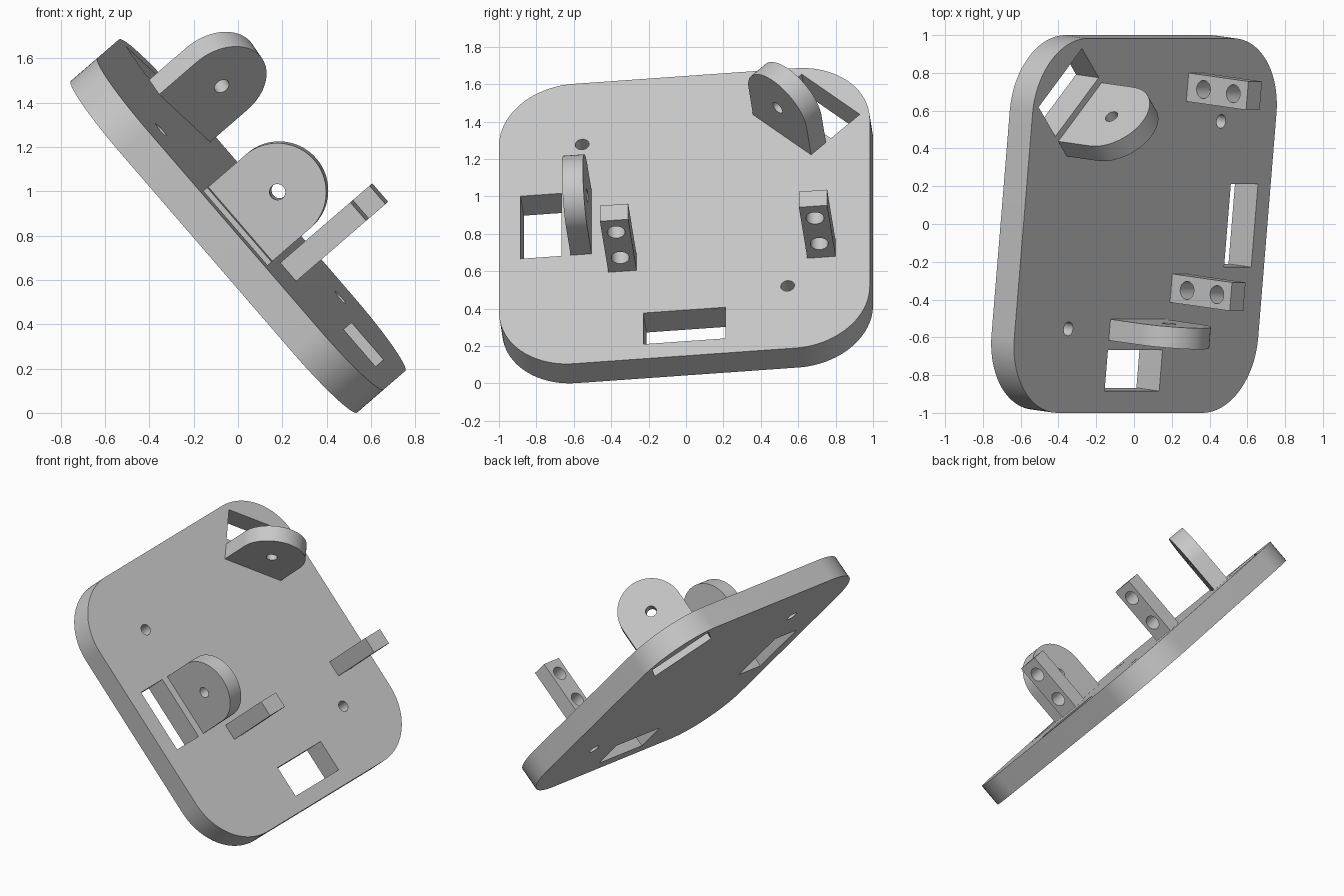
import bpy, bmesh, math
from mathutils import Matrix, Vector

if "Cube" in bpy.data.objects:
    bpy.data.objects.remove(bpy.data.objects["Cube"])

T = 0.16                      # plate thickness
TILT = (Matrix.Translation((0, 0, 0.843)) @ Matrix.Rotation(math.radians(49.2), 4, 'Y')
        @ Matrix.Rotation(math.radians(6.15), 4, 'X'))

grey = bpy.data.materials.new("light_grey")
grey.diffuse_color = (0.58, 0.58, 0.58, 1)
grey.use_nodes = True
grey.node_tree.nodes["Principled BSDF"].inputs["Base Color"].default_value = grey.diffuse_color


def prism(name, pts, depth, mat=Matrix()):
    """Extrude a flat outline along its normal, centred on the outline plane."""
    bm = bmesh.new()
    face = bm.faces.new([bm.verts.new((x, y, -depth / 2)) for x, y in pts])
    ext = bmesh.ops.extrude_face_region(bm, geom=[face])
    top = [v for v in ext["geom"] if isinstance(v, bmesh.types.BMVert)]
    bmesh.ops.translate(bm, verts=top, vec=(0, 0, depth))
    bmesh.ops.recalc_face_normals(bm, faces=bm.faces)
    bm.transform(mat)
    me = bpy.data.meshes.new(name)
    bm.to_mesh(me)
    bm.free()
    me.materials.append(grey)
    ob = bpy.data.objects.new(name, me)
    bpy.context.collection.objects.link(ob)
    return ob


def arc(cx, cy, r, a0, a1, n):
    return [(cx + r * math.cos(math.radians(a0 + (a1 - a0) * i / n)),
             cy + r * math.sin(math.radians(a0 + (a1 - a0) * i / n))) for i in range(n + 1)]


def circle(r):
    return arc(0, 0, r, 0, 360, 32)[:-1]


def rect(hx, hy):
    return [(-hx, -hy), (hx, -hy), (hx, hy), (-hx, hy)]


def cut(ob, cutters):
    for c in cutters:
        m = ob.modifiers.new("cut", 'BOOLEAN')
        m.operation, m.solver, m.object = 'DIFFERENCE', 'EXACT', c
    bpy.context.view_layer.update()
    dg = bpy.context.evaluated_depsgraph_get()
    me = bpy.data.meshes.new_from_object(ob.evaluated_get(dg))
    ob.modifiers.clear()
    ob.data = me
    for c in cutters:
        bpy.data.objects.remove(c)


def spin(deg):
    return Matrix.Rotation(math.radians(deg), 4, 'Z')


parts = []

# rounded base plate
HX, HY, R = 0.988, 0.997, 0.4
outline = []
for i, (sx, sy) in enumerate([(1, 1), (-1, 1), (-1, -1), (1, -1)]):
    outline += arc(sx * (HX - R), sy * (HY - R), R, 90 * i, 90 * i + 90, 20)
plate = prism("base_plate", outline, T)

# slots and screw holes through the plate
cutters = [prism("slot_cutter", rect(0.221, 0.11), 1, spin(a) @ Matrix.Translation((0, -d, 0)))
           for a, d in ((0, 0.771), (90, 0.775), (225, 1.003))]
cutters += [prism("hole_cutter", circle(0.037), 1, Matrix.Translation((x, y, 0)))
            for x, y in ((0.545, 0.555), (-0.556, -0.55))]
cut(plate, cutters)
parts.append(plate)

# round-topped hinge tabs beside two of the slots
UPRIGHT = Matrix.Rotation(math.radians(90), 4, 'X')
for name, ang, d in (("front_tab", 0, 0.555), ("corner_tab", 225, 0.799)):
    mat = spin(ang) @ Matrix.Translation((0, -d, 0)) @ UPRIGHT
    shape = [(-0.221, T / 2 - 0.02), (0.221, T / 2 - 0.02)] + arc(0, 0.302, 0.221, 0, 180, 40)
    tab = prism(name, shape, 0.113, mat)
    cut(tab, [prism("pin_cutter", circle(0.036), 0.5, mat @ Matrix.Translation((0, 0.302, 0)))])
    parts.append(tab)

# upright posts with two cross holes
SIDE = Matrix.Rotation(math.radians(90), 4, 'Z') @ UPRIGHT
for name, y in (("back_post", 0.737), ("middle_post", -0.333)):
    base = Matrix.Translation((0.305, y, 0)) @ SIDE
    lo, hi = T / 2 - 0.02, 0.5
    post = prism(name, [(-0.076, lo), (0.076, lo), (0.076, hi), (-0.076, hi)], 0.11, base)
    cut(post, [prism("post_cutter", circle(0.048), 0.5, base @ Matrix.Translation((0, w, 0)))
               for w in (0.192, 0.402)])
    parts.append(post)

# tilt everything and smooth the rounded edges
for ob in parts:
    ob.matrix_world = TILT
    bpy.ops.object.select_all(action='DESELECT')
    ob.select_set(True)
    bpy.context.view_layer.objects.active = ob
    bpy.ops.object.shade_smooth_by_angle(angle=math.radians(30))
